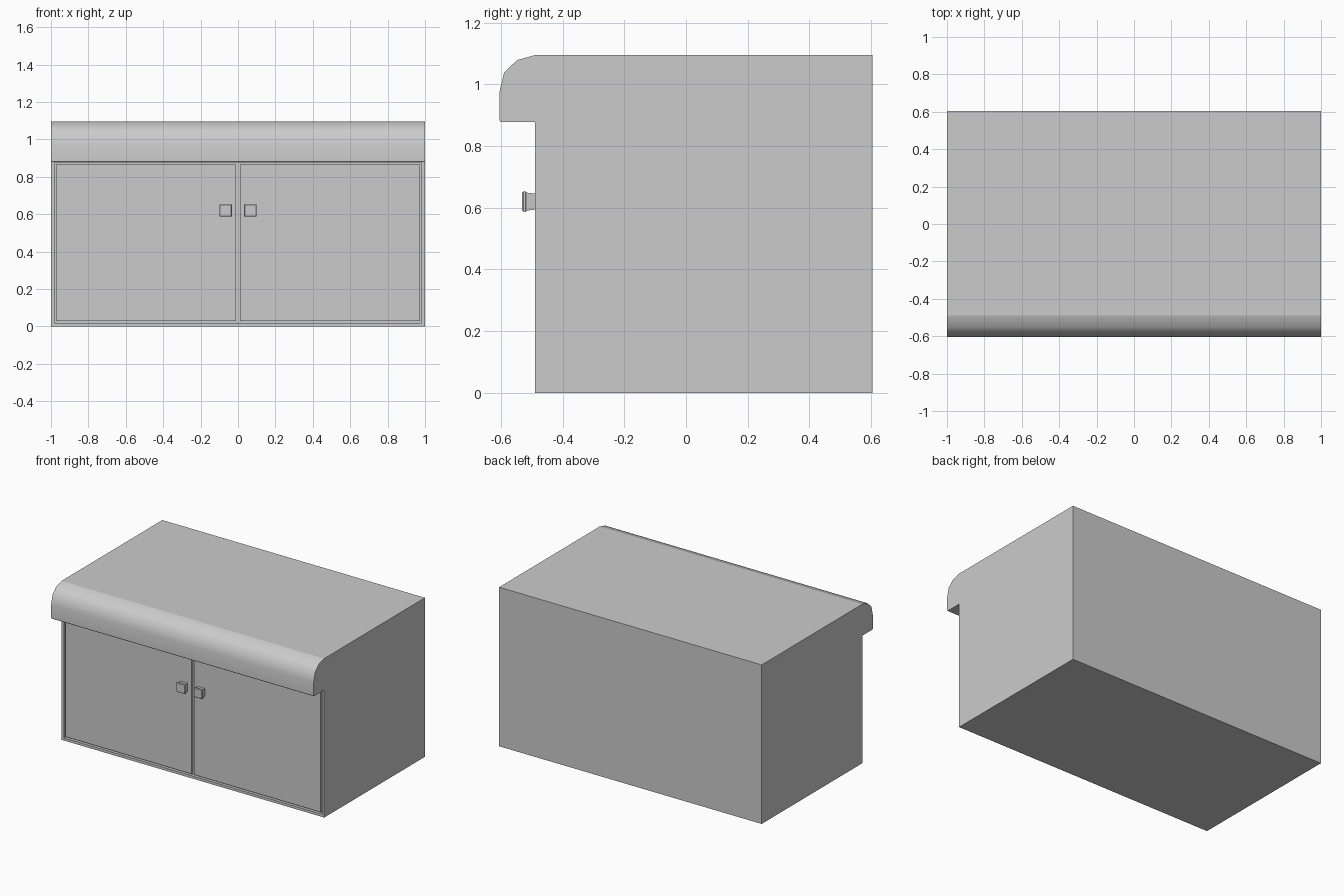
import bpy, bmesh

if "Cube" in bpy.data.objects:
    bpy.data.objects.remove(bpy.data.objects["Cube"])

def make_object(name, bm):
    bmesh.ops.recalc_face_normals(bm, faces=bm.faces[:])
    mesh = bpy.data.meshes.new(name)
    bm.to_mesh(mesh)
    bm.free()
    obj = bpy.data.objects.new(name, mesh)
    bpy.context.collection.objects.link(obj)
    return obj

def box(name, x0, x1, y0, y1, z0, z1):
    bm = bmesh.new()
    bmesh.ops.create_cube(bm, size=1)
    for v in bm.verts:
        v.co.x = x0 if v.co.x < 0 else x1
        v.co.y = y0 if v.co.y < 0 else y1
        v.co.z = z0 if v.co.z < 0 else z1
    return make_object(name, bm)

def loft(name, rings, smooth=()):
    """Closed skin through equal-length rings; listed sides are smooth."""
    bm = bmesh.new()
    loops = [[bm.verts.new(p) for p in ring] for ring in rings]
    n = len(rings[0])
    for a, b in zip(loops, loops[1:]):
        for i in range(n):
            j = (i + 1) % n
            face = bm.faces.new((a[i], a[j], b[j], b[i]))
            face.smooth = i in smooth
    bm.faces.new(loops[0])
    bm.faces.new(loops[-1])
    return make_object(name, bm)

FRONT = -0.49

# Cabinet body with rounded overhanging counter, side profile as (y, z)
profile = [(0.605, 0), (0.605, 1.095), (FRONT, 1.095), (-0.548, 1.079),
           (-0.59, 1.038), (-0.605, 0.975), (-0.605, 0.884), (-0.601, 0.878),
           (FRONT, 0.878), (FRONT, 0)]
body = loft("cabinet_body", [[(x, y, z) for y, z in profile] for x in (-1, 1)],
            smooth=(2, 3, 4, 5))

# Shallow opening in the front that holds the doors
cutter = box("opening_cutter", -0.982, 0.982, -0.55, FRONT + 0.02, 0.018, 0.877)
cutter.hide_render = True
cutter.hide_viewport = True
cutter.display_type = 'WIRE'
cut = body.modifiers.new("door_opening", 'BOOLEAN')
cut.operation = 'DIFFERENCE'
cut.solver = 'EXACT'
cut.object = cutter

# Doors and flared square knobs on both sides
knob_rings = [(FRONT + 0.005, 0.025), (-0.515, 0.029), (-0.52, 0.033),
              (-0.527, 0.033), (-0.531, 0.029)]
for label, s in (("left", -1), ("right", 1)):
    xs = sorted((s * 0.012, s * 0.972))
    box(label + "_door", xs[0], xs[1], FRONT, FRONT + 0.03, 0.03, 0.865)
    loft(label + "_knob",
         [[(s * 0.066 + sx * h, y, 0.62 + sz * h)
           for sx, sz in ((-1, -1), (1, -1), (1, 1), (-1, 1))]
          for y, h in knob_rings])
